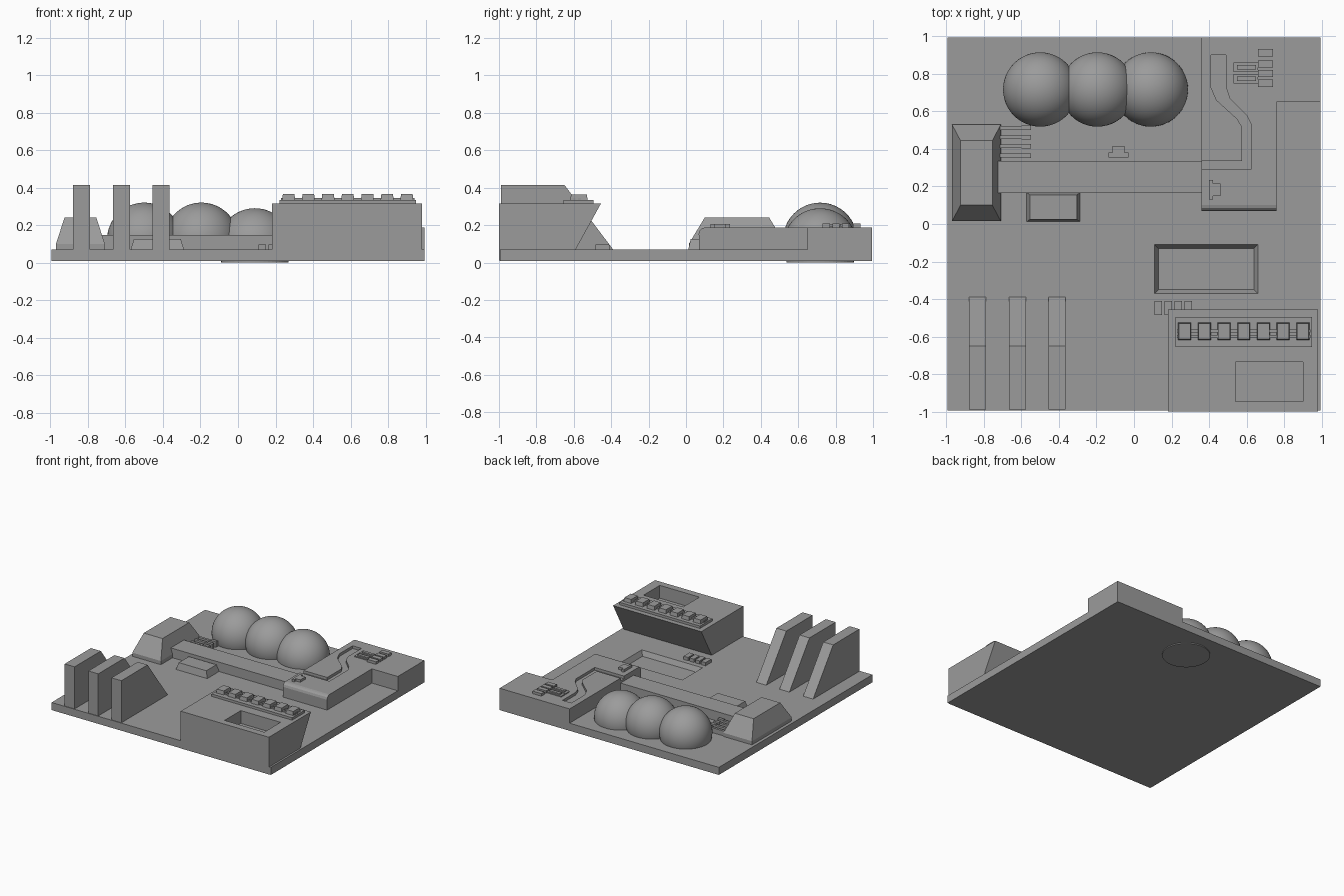
import bpy, bmesh, math
from mathutils import Vector

if "Cube" in bpy.data.objects:
    bpy.data.objects.remove(bpy.data.objects["Cube"], do_unlink=True)

grey = bpy.data.materials.new("plain_grey")
grey.use_nodes = True
grey.diffuse_color = (0.33, 0.33, 0.33, 1)
grey.node_tree.nodes["Principled BSDF"].inputs["Base Color"].default_value = (0.33, 0.33, 0.33, 1)


def finish(name, bm):
    bmesh.ops.recalc_face_normals(bm, faces=bm.faces[:])
    mesh = bpy.data.meshes.new(name)
    bm.to_mesh(mesh)
    bm.free()
    mesh.materials.append(grey)
    ob = bpy.data.objects.new(name, mesh)
    bpy.context.scene.collection.objects.link(ob)
    return ob


def prism(name, points, axis, lo, hi):
    """Extrude a profile along x (points are y,z) or z (points are x,y)."""
    bm = bmesh.new()
    place = (lambda p: (lo, *p)) if axis == "x" else (lambda p: (*p, lo))
    face = bm.faces.new([bm.verts.new(place(p)) for p in points])
    new = bmesh.ops.extrude_face_region(bm, geom=[face])["geom"]
    shift = Vector((hi - lo, 0, 0)) if axis == "x" else Vector((0, 0, hi - lo))
    bmesh.ops.translate(bm, vec=shift, verts=[v for v in new if isinstance(v, bmesh.types.BMVert)])
    return finish(name, bm)


def box(name, x0, x1, y0, y1, z0, z1):
    return prism(name, [(x0, y0), (x1, y0), (x1, y1), (x0, y1)], "z", z0, z1)


def taper(name, x0, x1, y0, y1, z0, z1, inset_x, inset_y):
    """Box whose top is drawn in on every side."""
    ob = box(name, x0, x1, y0, y1, z0, z1)
    for v in ob.data.vertices:
        if v.co.z > (z0 + z1) / 2:
            v.co.x += inset_x if v.co.x < (x0 + x1) / 2 else -inset_x
            v.co.y += inset_y if v.co.y < (y0 + y1) / 2 else -inset_y
    return ob


def cut(target, cutter):
    mod = target.modifiers.new("cut", "BOOLEAN")
    mod.object = cutter
    mod.operation = "DIFFERENCE"
    mod.solver = "EXACT"
    cutter.hide_render = True
    cutter.hide_set(True)


# Ground slab with a sloped rectangular basin
slab = box("base_slab", -0.995, 0.995, -0.995, 0.995, 0.008, 0.07)
cut(slab, taper("basin_cutter", 0.13, 0.64, -0.35, -0.13, 0.03, 0.08, -0.025, -0.025))

# Row of sloped fins
for i, x in enumerate((-0.88, -0.665, -0.455)):
    prism(f"fin_{i + 1}", [(-0.99, 0.05), (-0.99, 0.415), (-0.65, 0.415), (-0.39, 0.07), (-0.39, 0.05)],
          "x", x, x + 0.09)

# Front block with undercut back and a sunken top
block = prism("front_block", [(-1, 0.01), (-1, 0.315), (-0.455, 0.315), (-0.59, 0.07), (-0.59, 0.01)],
              "x", 0.18, 0.98)
cut(block, box("top_recess_cutter", 0.54, 0.9, -0.945, -0.735, 0.21, 0.4))

# Toothed strip on the block
box("strip_plate", 0.22, 0.95, -0.655, -0.495, 0.31, 0.335)
for y in (-0.6, -0.57):
    box("strip_rail", 0.23, 0.94, y - 0.008, y + 0.008, 0.33, 0.345)
for i in range(7):
    x = 0.27 + i * 0.105
    taper(f"strip_tooth_{i + 1}", x - 0.035, x + 0.035, -0.62, -0.525, 0.33, 0.365, 0.004, 0.006)
for i in range(4):
    x = 0.11 + i * 0.053
    box(f"floor_tooth_{i + 1}", x, x + 0.04, -0.485, -0.41, 0.06, 0.097)

# Tapered pod, its side pins, and the small wedge
box("pod_foot", -0.97, -0.71, 0.015, 0.53, 0.06, 0.1)
taper("pod", -0.97, -0.71, 0.015, 0.53, 0.1, 0.24, 0.045, 0.085)
for i in range(4):
    y = 0.365 + i * 0.049
    box(f"pod_pin_{i + 1}", -0.73, -0.55, y - 0.01, y + 0.01, 0.06, 0.11)
    box(f"pod_pin_tip_{i + 1}", -0.6, -0.55, y - 0.012, y + 0.012, 0.06, 0.115)
taper("small_wedge", -0.575, -0.285, 0.01, 0.17, 0.06, 0.125, 0.02, 0.015)

# Long ridge
box("ridge", -0.725, 0.37, 0.165, 0.335, 0.05, 0.147)

# Stepped plateau with a softened front edge
plateau = prism("plateau", [(0.36, 0.1), (0.76, 0.1), (0.76, 0.65), (0.995, 0.65), (0.995, 0.995), (0.36, 0.995)],
                "z", 0.03, 0.187)
lip = [(0.1, 0.05), (0.07, 0.05), (0.068, 0.155), (0.074, 0.172), (0.085, 0.183), (0.1, 0.187)]
prism("plateau_lip", lip, "x", 0.36, 0.76)

# Winding channel sunk in the plateau
channel = [(0.34, 0.29), (0.625, 0.29), (0.625, 0.53), (0.6, 0.58), (0.51, 0.67), (0.49, 0.73), (0.49, 0.9),
           (0.41, 0.9), (0.41, 0.73), (0.44, 0.66), (0.55, 0.56), (0.575, 0.52), (0.575, 0.335), (0.34, 0.335)]
cut(plateau, prism("channel_cutter", channel, "z", 0.165, 0.25))

# Connector on the plateau
for i, y in enumerate((0.75, 0.803, 0.853, 0.913)):
    box(f"connector_tooth_{i + 1}", 0.66, 0.74, y - 0.019, y + 0.019, 0.18, 0.208)
for y in (0.775, 0.835):
    box("connector_body", 0.53, 0.66, y - 0.025, y + 0.025, 0.18, 0.195)
    box("connector_bar", 0.55, 0.65, y - 0.012, y + 0.012, 0.18, 0.205)

# Small T-shaped plugs
box("plateau_plug_head", 0.4, 0.42, 0.13, 0.235, 0.18, 0.207)
box("plateau_plug_stem", 0.42, 0.46, 0.15, 0.215, 0.18, 0.207)
box("floor_plug_head", -0.135, -0.03, 0.355, 0.38, 0.06, 0.1)
box("floor_plug_stem", -0.115, -0.05, 0.38, 0.415, 0.06, 0.1)

# Row of domes, the last one sunk lower with its underside showing
for i, (x, z) in enumerate(((-0.5, 0.122), (-0.195, 0.122), (0.09, 0.092))):
    bm = bmesh.new()
    bmesh.ops.create_uvsphere(bm, u_segments=48, v_segments=32, radius=0.198)
    bmesh.ops.translate(bm, vec=(x, 0.717, z), verts=bm.verts[:])
    geom = bm.verts[:] + bm.edges[:] + bm.faces[:]
    bmesh.ops.bisect_plane(bm, geom=geom, plane_co=(0, 0, 0.03), plane_no=(0, 0, 1), clear_inner=True)
    bmesh.ops.holes_fill(bm, edges=[e for e in bm.edges if e.is_boundary])
    dome = finish(f"dome_{i + 1}", bm)
    bpy.ops.object.select_all(action="DESELECT")
    dome.select_set(True)
    bpy.context.view_layer.objects.active = dome
    bpy.ops.object.shade_smooth_by_angle(angle=math.radians(40))
disc = [(0.09 + 0.18 * math.cos(a * math.tau / 48), 0.717 + 0.18 * math.sin(a * math.tau / 48)) for a in range(48)]
prism("underside_disc", disc, "z", 0, 0.02)
